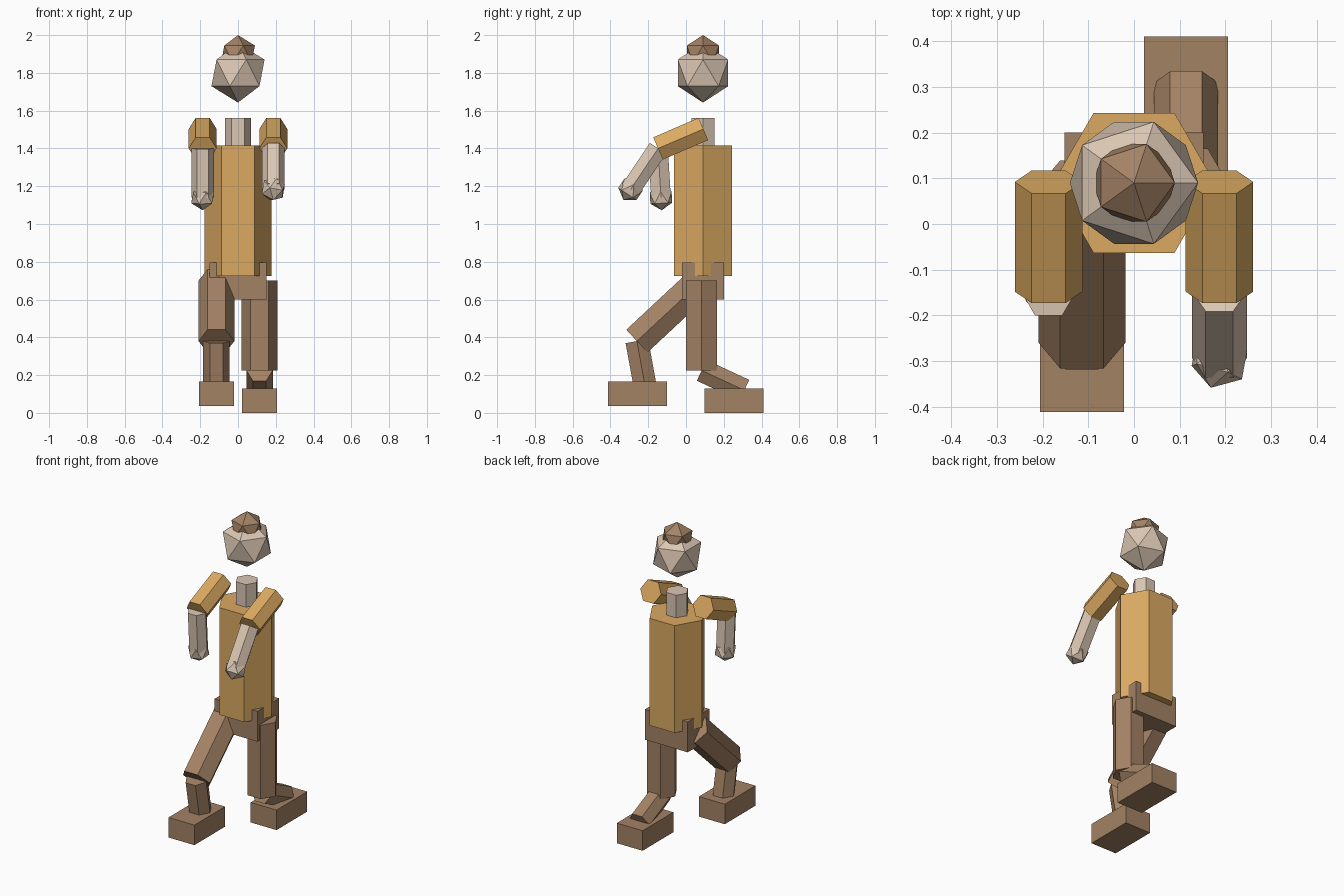
import bpy, bmesh
from math import cos, sin, tau
from mathutils import Vector, Matrix

cube = bpy.data.objects.get("Cube")
if cube:
    bpy.data.objects.remove(cube, do_unlink=True)


def material(name, rgb):
    mat = bpy.data.materials.new(name)
    mat.use_nodes = True
    mat.diffuse_color = (*rgb, 1)
    mat.node_tree.nodes["Principled BSDF"].inputs["Base Color"].default_value = (*rgb, 1)
    return mat


skin = material("pale skin", (0.71, 0.57, 0.45))
shirt = material("ochre shirt", (0.71, 0.40, 0.12))
brown = material("brown", (0.37, 0.225, 0.13))


def finish(name, bm, mat):
    bmesh.ops.recalc_face_normals(bm, faces=bm.faces)
    mesh = bpy.data.meshes.new(name)
    bm.to_mesh(mesh)
    bm.free()
    mesh.materials.append(mat)
    obj = bpy.data.objects.new(name, mesh)
    bpy.context.collection.objects.link(obj)
    return obj


def hex_prism(name, start, end, radius, mat):
    """Six-sided prism between two points, with corners on the x axis."""
    start, end = Vector(start), Vector(end)
    side = Vector((1, 0, 0))
    depth = (end - start).normalized().cross(side)
    bm = bmesh.new()
    rings = []
    for centre in (start, end):
        rings.append([bm.verts.new(centre + radius * (side * cos(tau * i / 6) + depth * sin(tau * i / 6)))
                      for i in range(6)])
    for ring in rings:
        bm.faces.new(ring)
    for i in range(6):
        j = (i + 1) % 6
        bm.faces.new((rings[0][i], rings[0][j], rings[1][j], rings[1][i]))
    return finish(name, bm, mat)


def box(name, low, high, mat):
    low, high = Vector(low), Vector(high)
    bm = bmesh.new()
    bmesh.ops.create_cube(bm, size=1)
    bmesh.ops.scale(bm, vec=high - low, verts=bm.verts)
    bmesh.ops.translate(bm, vec=(low + high) / 2, verts=bm.verts)
    return finish(name, bm, mat)


def ball(name, centre, radius, mat, down=(0, 0, -1)):
    """Twenty-sided ball whose lower tip points along down."""
    turn = Vector((0, 0, -1)).rotation_difference(Vector(down)).to_matrix().to_4x4()
    bm = bmesh.new()
    bmesh.ops.create_icosphere(bm, subdivisions=1, radius=radius,
                               matrix=Matrix.Translation(centre) @ turn)
    return finish(name, bm, mat)


# Body and head
Y = 0.09
hex_prism("torso", (0, Y, 0.725), (0, Y, 1.415), 0.177, shirt)
hex_prism("neck", (0, Y, 1.40), (0, Y, 1.56), 0.069, skin)
box("pelvis", (-0.152, Y - 0.11, 0.60), (0.152, Y + 0.11, 0.795), brown)
ball("head", (0, Y, 1.80), 0.157, skin)
ball("hair", (0, Y, 1.90), 0.10, brown)

# Arms: both sleeves reach forward, forearms hang at different angles
for label, s, reach in (("left", 1, Vector((0, -0.56, -0.83))),
                        ("right", -1, Vector((0, 0.06, -1)))):
    x = s * 0.187
    reach.normalize()
    elbow = Vector((x, -0.148, 1.40))
    wrist = elbow + reach * 0.26
    hex_prism(label + "_sleeve", (x, 0.092, 1.503), elbow, 0.074, shirt)
    hex_prism(label + "_forearm", elbow, wrist, 0.06, skin)
    ball(label + "_hand", wrist, 0.068, skin, reach)

# Legs in mid stride: the right one leads, the left one trails
for label, s, knee, ankle, heel, sole in (
        ("left", 1, (0.083, 0.225), (0.309, 0.12), 0.41, 0.0),
        ("right", -1, (-0.26, 0.38), (-0.215, 0.133), -0.10, 0.037)):
    x = s * 0.114
    hex_prism(label + "_thigh", (x, 0.083, 0.70), (x, *knee), 0.095, brown)
    hex_prism(label + "_shin", (x, *knee), (x, *ankle), 0.07, brown)
    box(label + "_foot", (x - 0.092, heel - 0.312, sole), (x + 0.092, heel, sole + 0.129), brown)
